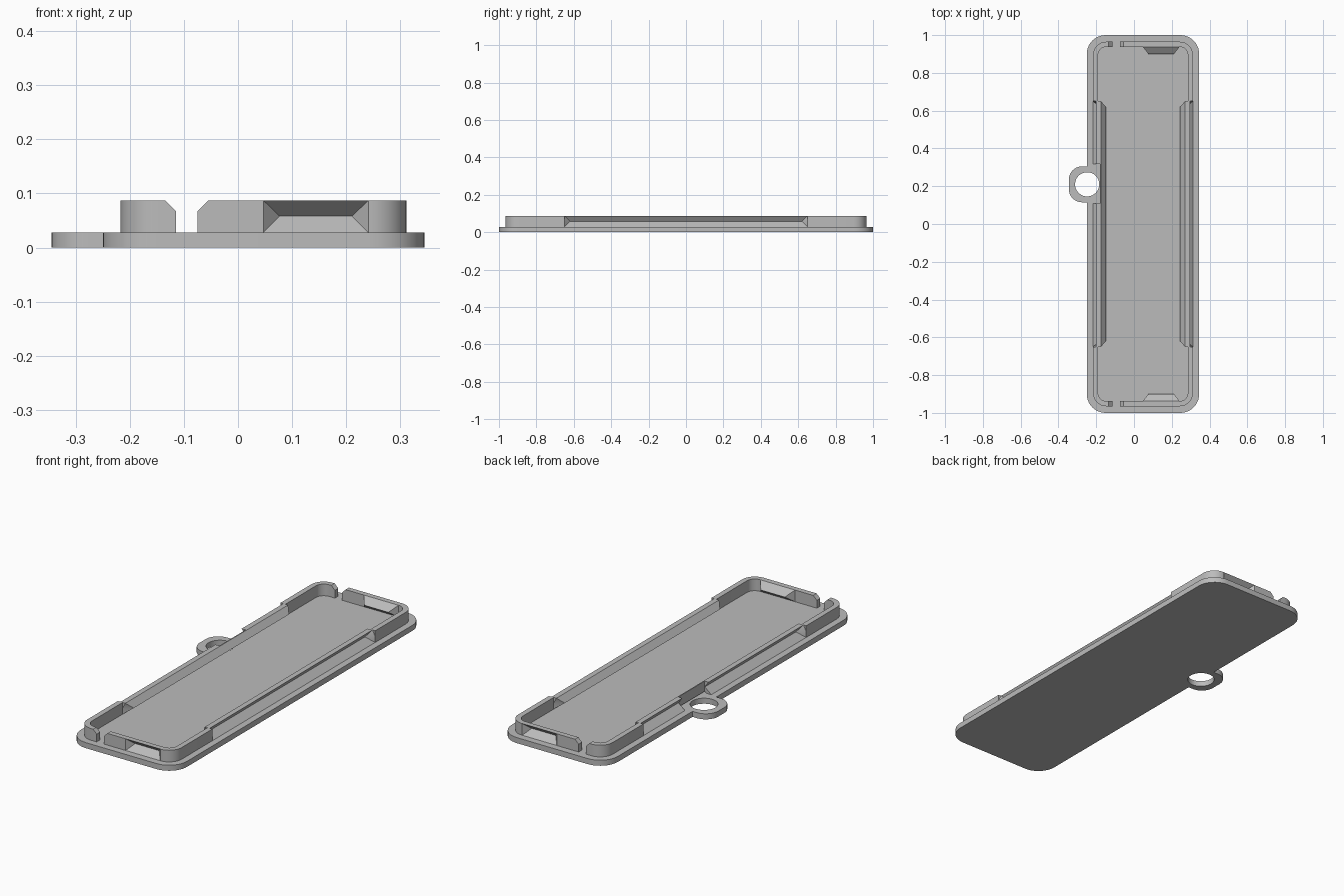
import bpy, bmesh, math
from mathutils import Vector

if "Cube" in bpy.data.objects:
    bpy.data.objects.remove(bpy.data.objects["Cube"], do_unlink=True)

grey = bpy.data.materials.new("plain grey")
grey.use_nodes = True
COLOUR = (0.5, 0.5, 0.5, 1)
grey.diffuse_color = COLOUR
grey.node_tree.nodes["Principled BSDF"].inputs["Base Color"].default_value = COLOUR

CX = 0.0475           # centre of the tray body in x
FLOOR, MID, TOP = 0.028, 0.058, 0.087
HOLE = (-0.248, 0.21)


def make_object(name, bm):
    bmesh.ops.remove_doubles(bm, verts=bm.verts, dist=1e-5)
    bmesh.ops.recalc_face_normals(bm, faces=bm.faces)
    mesh = bpy.data.meshes.new(name)
    bm.to_mesh(mesh)
    bm.free()
    mesh.materials.append(grey)
    obj = bpy.data.objects.new(name, mesh)
    bpy.context.collection.objects.link(obj)
    return obj


def prism(name, points, direction):
    """Extrude a closed outline along a direction."""
    bm = bmesh.new()
    face = bm.faces.new([bm.verts.new(p) for p in points])
    new = bmesh.ops.extrude_face_region(bm, geom=[face])["geom"]
    verts = [g for g in new if isinstance(g, bmesh.types.BMVert)]
    bmesh.ops.translate(bm, verts=verts, vec=direction)
    return make_object(name, bm)


def select_only(obj):
    bpy.ops.object.select_all(action="DESELECT")
    obj.select_set(True)
    bpy.context.view_layer.objects.active = obj


def cut(obj, cutter):
    mod = obj.modifiers.new("cut", "BOOLEAN")
    mod.operation, mod.solver, mod.object = "DIFFERENCE", "EXACT", cutter
    select_only(obj)
    bpy.ops.object.modifier_apply(modifier=mod.name)
    bpy.data.objects.remove(cutter, do_unlink=True)


def arc(cx, cy, r, start, end, steps=10):
    angles = [math.radians(start + (end - start) * i / steps) for i in range(steps + 1)]
    return [(cx + r * math.cos(a), cy + r * math.sin(a)) for a in angles]


# Base plate with the key ring tab on its right edge
hw, hl, r = 0.2975, 1.0, 0.1
outline = arc(CX + hw - r, hl - r, r, 0, 90) + arc(CX - hw + r, hl - r, r, 90, 180)
outline += [(CX - hw, 0.305)] + arc(-0.275, 0.235, 0.07, 90, 180)
outline += arc(-0.275, 0.185, 0.07, 180, 270) + [(CX - hw, 0.115)]
outline += arc(CX - hw + r, r - hl, r, 180, 270) + arc(CX + hw - r, r - hl, r, 270, 360)
base = prism("base_plate", [(x, y, 0) for x, y in outline], (0, 0, FLOOR))
ring = [(x, y, -0.1) for x, y in arc(*HOLE, 0.064, 0, 360, 40)[:-1]]
cut(base, prism("ring_hole_cutter", ring, (0, 0, 0.3)))


# Rim wall: each side carries a clip, folded inward at mid height
def rim_loop(hw, hl, r, long_push, end_push, slope):
    loop = []
    for k in range(4):
        a = math.radians(90 * k)
        n = Vector((round(math.cos(a)), round(math.sin(a))))
        t = Vector((-n.y, n.x))
        is_long = k % 2 == 0
        dist, push = (hw, long_push) if is_long else (hl, end_push)
        shift = 0 if is_long else (0.144 - CX) * t.x
        half = 0.65 if is_long else 0.097
        for s in (-1, 1):
            outer = n * dist + t * (shift + s * half)
            inner = n * (dist - push) + t * (shift + s * (half - slope))
            loop += [outer, inner] if s < 0 else [inner, outer]
        # corner after this side
        reach = hl if is_long else hw
        c = n * (dist - r) + t * (reach - r)
        loop += [Vector(p) for p in arc(c.x, c.y, r, 90 * k, 90 * k + 90, 8)]
    return [(p.x + CX, p.y) for p in loop]


def rim_wall():
    bm = bmesh.new()
    levels = [(FLOOR, 0, 0, 0), (MID, 0.036, 0.034, 0.03), (TOP, 0.015, 0, 0)]
    rings = []
    for inset, extra in ((0, 0), (0.027, 0.005)):
        column = []
        for z, long_push, end_push, slope in levels:
            add = extra if z == MID else 0
            pts = rim_loop(0.2645 - inset, 0.965 - inset, 0.07 - inset,
                           long_push + add, end_push + add, slope)
            column.append([bm.verts.new((x, y, z)) for x, y in pts])
        rings.append(column)
    out, inn = rings
    cycle = out + inn[::-1]
    count = len(out[0])
    for a, b in zip(cycle, cycle[1:] + cycle[:1]):
        for i in range(count):
            j = (i + 1) % count
            bm.faces.new((a[i], a[j], b[j], b[i]))
    bmesh.ops.remove_doubles(bm, verts=bm.verts, dist=1e-5)
    bmesh.ops.triangulate(bm, faces=bm.faces)
    return make_object("rim_wall", bm)


rim = rim_wall()

# Chamfered gaps in both end walls
gap = [(-0.115, 0.0), (-0.075, 0.0), (-0.075, 0.067), (-0.045, 0.097), (-0.145, 0.097), (-0.115, 0.067)]
cut(rim, prism("end_gap_cutter", [(x, -1.2, z) for x, z in gap], (0, 2.4, 0)))

# Clearance in the rim beside the ring tab
notch = [(-0.3, 0.108), (-0.18, 0.108), (-0.18, 0.318), (-0.3, 0.318)]
cut(rim, prism("tab_notch_cutter", [(x, y, 0) for x, y in notch], (0, 0, 0.2)))

for obj in (base, rim):
    select_only(obj)
    bpy.ops.object.shade_smooth_by_angle(angle=math.radians(25))
